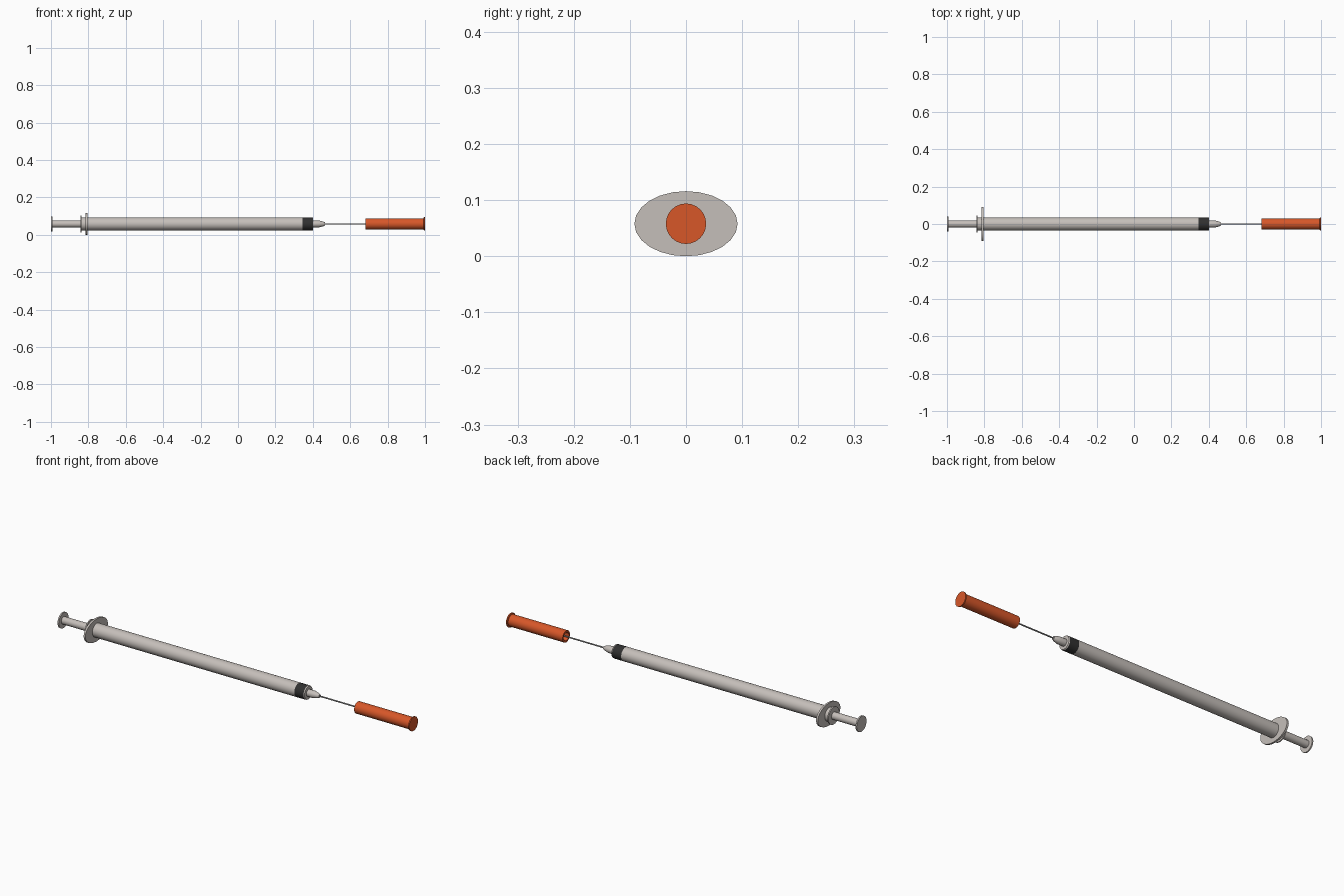
import bpy, bmesh, math

if "Cube" in bpy.data.objects:
    bpy.data.objects.remove(bpy.data.objects["Cube"])

AXIS_Z = 0.058


def material(name, rgb):
    m = bpy.data.materials.new(name)
    m.diffuse_color = (*rgb, 1)
    m.use_nodes = True
    m.node_tree.nodes["Principled BSDF"].inputs["Base Color"].default_value = m.diffuse_color
    return m


plastic = material("pale grey plastic", (0.56, 0.52, 0.49))
orange = material("orange plastic", (0.68, 0.095, 0.022))
rubber = material("black rubber", (0.03, 0.03, 0.03))
steel = material("needle steel", (0.35, 0.35, 0.35))


def lathe(name, profile, mat, sides=24, sy=1.0):
    """Revolve (x, radius) points about the long axis; radius 0 closes an end."""
    bm = bmesh.new()
    rings = []
    for x, r in profile:
        if r == 0:
            rings.append([bm.verts.new((x, 0, AXIS_Z))])
        else:
            rings.append([bm.verts.new((x, sy * r * math.cos(a), AXIS_Z + r * math.sin(a)))
                          for a in (2 * math.pi * i / sides for i in range(sides))])
    for p, q in zip(rings, rings[1:]):
        for i in range(sides):
            j = (i + 1) % sides
            if len(p) == 1:
                bm.faces.new((p[0], q[i], q[j]))
            elif len(q) == 1:
                bm.faces.new((p[i], q[0], p[j]))
            else:
                bm.faces.new((p[i], q[i], q[j], p[j]))
    bmesh.ops.recalc_face_normals(bm, faces=bm.faces)
    me = bpy.data.meshes.new(name)
    bm.to_mesh(me)
    bm.free()
    me.materials.append(mat)
    ob = bpy.data.objects.new(name, me)
    bpy.context.collection.objects.link(ob)
    bpy.ops.object.select_all(action='DESELECT')
    ob.select_set(True)
    bpy.context.view_layer.objects.active = ob
    bpy.ops.object.shade_smooth_by_angle(angle=math.radians(35))
    return ob


# Plunger: thumb disc and rod
lathe("plunger", [(-1.0, 0), (-1.0, 0.04), (-0.993, 0.04), (-0.993, 0.019),
                  (-0.83, 0.019), (-0.83, 0)], plastic)

# Barrel with rear collar, up to the stopper
lathe("barrel", [(-0.842, 0), (-0.842, 0.045), (-0.836, 0.045), (-0.836, 0.035),
                 (0.345, 0.035), (0.345, 0)], plastic)

# Oval finger flange
lathe("finger_flange", [(-0.815, 0), (-0.815, 0.058), (-0.805, 0.058), (-0.805, 0)],
      plastic, sy=0.092 / 0.058)

# Dark stopper band and barrel nose
lathe("stopper", [(0.345, 0), (0.345, 0.035), (0.397, 0.035), (0.397, 0)], rubber)
lathe("nose", [(0.397, 0), (0.397, 0.035), (0.402, 0.033), (0.402, 0.018), (0.435, 0.018),
               (0.455, 0.013), (0.466, 0.008), (0.466, 0)], plastic)

# Needle reaching into the cap
lathe("needle", [(0.46, 0), (0.46, 0.0035), (0.71, 0.0035), (0.72, 0)], steel, sides=12)

# Hollow safety cap with end lip
lathe("needle_cap", [(0.97, 0), (0.97, 0.021), (0.682, 0.021), (0.682, 0.030),
                     (0.992, 0.030), (0.994, 0.036), (1.0, 0.036), (1.0, 0)], orange)
